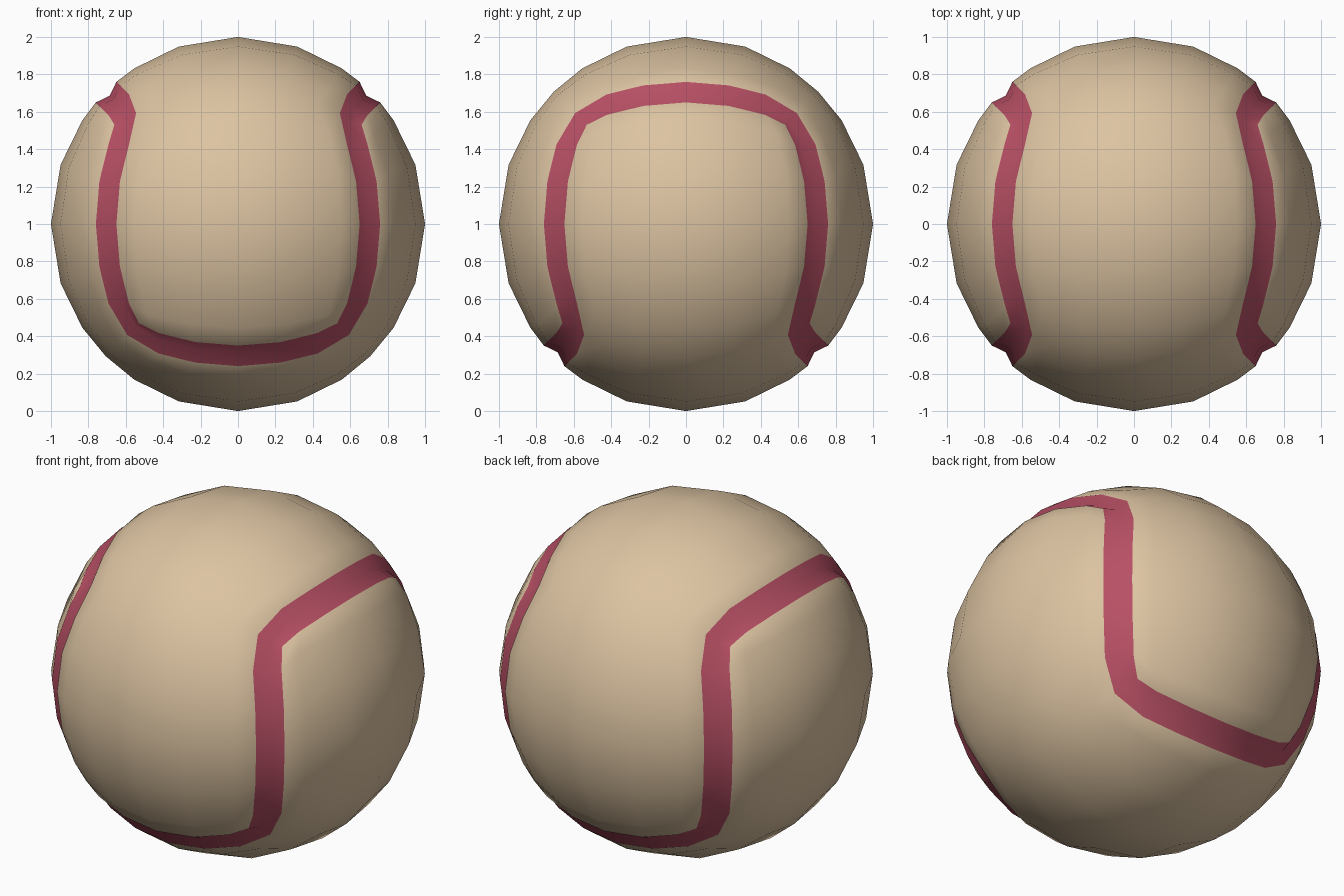
import bpy, bmesh
from mathutils import Vector

if "Cube" in bpy.data.objects:
    bpy.data.objects.remove(bpy.data.objects["Cube"])

N = 3            # half the grid divisions along each cube face
HALF = 0.055     # seam half width
GROOVE = 0.97    # radius at the bottom of the seam groove


def material(name, rgb):
    m = bpy.data.materials.new(name)
    m.diffuse_color = (*rgb, 1)
    m.use_nodes = True
    m.node_tree.nodes["Principled BSDF"].inputs["Base Color"].default_value = m.diffuse_color
    return m


def panels_at(p):
    """Axes of the cube faces touching grid point p, split by leather panel."""
    split = ([], [])
    for axis in range(3):
        if abs(p[axis]) == N:
            split[panel_of(axis, p[axis])].append(axis)
    return split


def panel_of(axis, side):
    # panel 0 wraps front, top and back; panel 1 wraps left, bottom and right
    return 0 if axis == 1 or (axis == 2 and side > 0) else 1


def is_seam(p):
    a, b = panels_at(p)
    return bool(a and b)


def position(p, panel):
    """Point on the unit sphere, pulled away from the seam into its panel."""
    v = Vector(p).normalized()
    if not is_seam(p):
        return v
    own, other = panels_at(p)[panel], panels_at(p)[1 - panel]
    sign = [1 if c > 0 else -1 for c in p]
    if len(own) + len(other) == 3:          # cube corner, where the seam turns
        big, small = (0.66, 0.53) if len(own) == 1 else (0.593, 0.545)
        v = Vector([sign[i] * (big if i in own else small) for i in range(3)])
    else:
        v[own[0]] += sign[own[0]] * HALF
        v[other[0]] -= sign[other[0]] * HALF
    return v.normalized()


bm = bmesh.new()
cache = {}


def vert(p, kind):
    """kind 0 / 1 = panel vertex, 2 = groove bottom."""
    key = (p, kind)
    if key not in cache:
        if kind == 2:
            co = (position(p, 0) + position(p, 1)).normalized() * GROOVE
        else:
            co = position(p, kind)
        cache[key] = bm.verts.new(co + Vector((0, 0, 1)))
    return cache[key]


# Leather panels: six gridded cube faces blown up to a sphere
seam_edges = set()
for axis in range(3):
    for side in (-N, N):
        panel = panel_of(axis, side)
        for i in range(-N, N):
            for j in range(-N, N):
                quad = []
                for u, v in ((i, j), (i + 1, j), (i + 1, j + 1), (i, j + 1)):
                    p = [u, v]
                    p.insert(axis, side)
                    quad.append(tuple(p))
                bm.faces.new([vert(p, panel) for p in quad])
                for a, b in zip(quad, quad[1:] + quad[:1]):
                    if is_seam(a) and is_seam(b):
                        seam_edges.add(tuple(sorted((a, b))))

# Seam: a shallow V groove joining the two panels
for a, b in sorted(seam_edges):
    for panel in (0, 1):
        f = bm.faces.new([vert(a, panel), vert(b, panel), vert(b, 2), vert(a, 2)])
        f.material_index = 1

bmesh.ops.recalc_face_normals(bm, faces=bm.faces[:])
for f in bm.faces:
    f.smooth = True

mesh = bpy.data.meshes.new("ball")
bm.to_mesh(mesh)
bm.free()
mesh.materials.append(material("tan_leather", (0.72, 0.55, 0.36)))
mesh.materials.append(material("red_seam", (0.48, 0.08, 0.13)))
ball = bpy.data.objects.new("ball", mesh)
bpy.context.collection.objects.link(ball)
